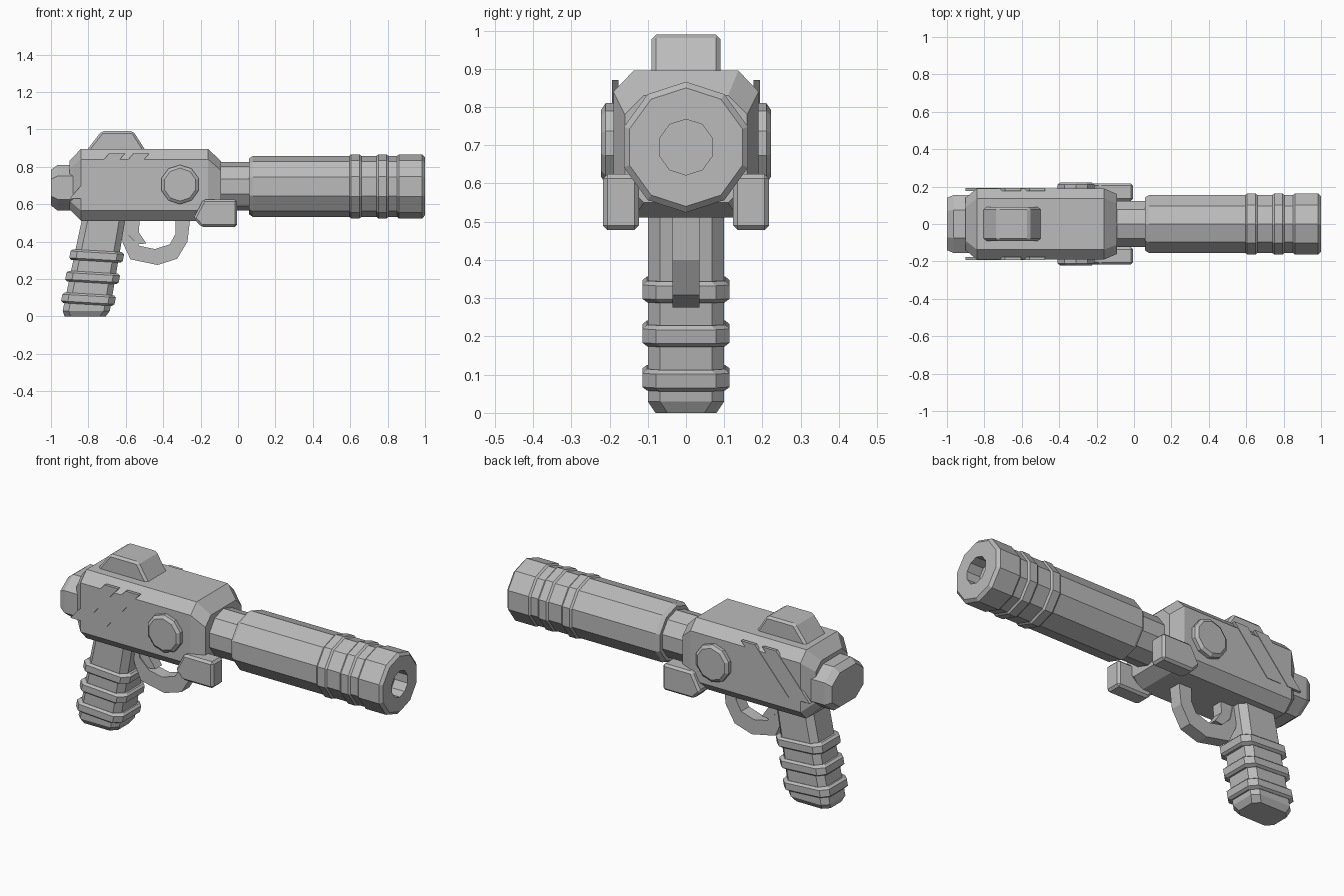
import bpy, bmesh
from math import sin, cos, pi
from mathutils import Vector

cube = bpy.data.objects.get("Cube")
if cube:
    bpy.data.objects.remove(cube, do_unlink=True)

grey = bpy.data.materials.new("plain grey")
grey.use_nodes = True
grey.diffuse_color = (0.5, 0.5, 0.5, 1)
grey.node_tree.nodes["Principled BSDF"].inputs["Base Color"].default_value = (0.5, 0.5, 0.5, 1)


def loft(name, rings, bevel=0):
    """Skin a list of equal-length point loops and close both ends."""
    bm = bmesh.new()
    loops = [[bm.verts.new(p) for p in ring] for ring in rings]
    for a, b in zip(loops, loops[1:]):
        for i in range(len(a)):
            j = (i + 1) % len(a)
            bm.faces.new((a[i], a[j], b[j], b[i]))
    bm.faces.new(loops[0])
    bm.faces.new(loops[-1])
    bmesh.ops.recalc_face_normals(bm, faces=bm.faces)
    mesh = bpy.data.meshes.new(name)
    bm.to_mesh(mesh)
    bm.free()
    mesh.materials.append(grey)
    obj = bpy.data.objects.new(name, mesh)
    bpy.context.collection.objects.link(obj)
    if bevel:
        mod = obj.modifiers.new("edge bevel", 'BEVEL')
        mod.width = bevel
        mod.segments = 1
        mod.limit_method = 'ANGLE'
    return obj


def octagon(a, b, ca, cb):
    """Rectangle of half sizes a, b with corners cut by ca, cb."""
    return [(a, b - cb), (a - ca, b), (ca - a, b), (-a, b - cb),
            (-a, cb - b), (ca - a, -b), (a - ca, -b), (a, cb - b)]


def across(x, z, a, b, ca, cb):
    return [(x, y, z + h) for y, h in octagon(a, b, ca, cb)]


def turned(name, profile, sides, z, start=pi / 2):
    """Faceted round part along x from (x, radius) pairs."""
    angles = [start + 2 * pi * i / sides for i in range(sides)]
    return loft(name, [[(x, r * cos(t), z + r * sin(t)) for t in angles] for x, r in profile])


def plate(name, outline, y0, y1, bevel=0):
    """Side outline in x, z extruded from y0 to y1."""
    return loft(name, [[(x, y, z) for x, z in outline] for y in (y0, y1)], bevel)


# Main housing and rear cap
loft("housing", [across(-0.9, 0.703, 0.14, 0.13, 0.05, 0.045),
                 across(-0.84, 0.703, 0.19, 0.192, 0.053, 0.055),
                 across(-0.16, 0.703, 0.19, 0.192, 0.053, 0.055),
                 across(-0.09, 0.69, 0.16, 0.14, 0.05, 0.05)])
loft("rear_cap", [across(-1, 0.688, 0.14, 0.095, 0.07, 0.05),
                  across(-0.965, 0.688, 0.155, 0.122, 0.08, 0.06),
                  across(-0.88, 0.688, 0.155, 0.122, 0.08, 0.06)])

# Neck, then barrel with raised bands and a recessed muzzle
BARREL_Z = 0.695
turned("barrel_neck", [(-0.12, 0.13), (0.08, 0.13)], 10, BARREL_Z)
turned("barrel", [(0.06, 0.15), (0.08, 0.163),
                  (0.595, 0.163), (0.605, 0.171), (0.65, 0.171), (0.66, 0.163),
                  (0.74, 0.163), (0.75, 0.171), (0.795, 0.171), (0.805, 0.163),
                  (0.85, 0.163), (0.86, 0.171), (0.985, 0.171), (1, 0.155),
                  (1, 0.073), (0.92, 0.073)], 10, BARREL_Z)

# Rear sight block
plate("sight", [(-0.815, 0.88), (-0.73, 0.99), (-0.56, 0.99), (-0.49, 0.88)],
      -0.09, 0.09, 0.012)

# Parts repeated on both sides
for side, word in ((1, "left"), (-1, "right")):
    rings = []
    for y, r in ((0.17, 0.105), (0.21, 0.105), (0.222, 0.088)):
        rings.append([(-0.31 + r * cos(2 * pi * i / 10 + pi / 10), side * y,
                       0.705 + r * sin(2 * pi * i / 10 + pi / 10)) for i in range(10)])
    loft(word + "_dial", rings)
    plate(word + "_lug", [(-0.185, 0.625), (-0.005, 0.625), (-0.005, 0.478),
                          (-0.195, 0.478), (-0.238, 0.525)], side * 0.123, side * 0.217, 0.012)
    for n, x in enumerate((-0.69, -0.56)):
        plate(f"{word}_slanted_fin_{n + 1}", [(x, 0.87), (x + 0.085, 0.87),
              (x - 0.125, 0.63), (x - 0.21, 0.63)], side * 0.176, side * 0.193)


# Slanted grip with three raised bands
def grip_ring(z, a, b, c):
    x = -0.817 + 0.19 * z
    return [(x + h, y, z - 0.06 * h if z > 0.04 else z) for h, y in octagon(a, b, c, c)]


loft("grip", [grip_ring(0, 0.11, 0.08, 0.032), grip_ring(0.03, 0.126, 0.1, 0.032),
              grip_ring(0.56, 0.114, 0.1, 0.032)])
for n, z in enumerate((0.092, 0.208, 0.323)):
    loft(f"grip_band_{n + 1}", [grip_ring(z + dz, 0.143 - inset, 0.114 - inset, 0.036)
         for dz, inset in ((-0.028, 0.012), (-0.018, 0), (0.018, 0), (0.028, 0.012))])

# Trigger guard: a strip between an outer and an inner path
outer = [(-0.64, 0.52), (-0.615, 0.39), (-0.575, 0.305), (-0.43, 0.275),
         (-0.325, 0.308), (-0.27, 0.4), (-0.255, 0.53)]
inner = [(-0.6, 0.52), (-0.582, 0.43), (-0.525, 0.377), (-0.445, 0.36),
         (-0.365, 0.385), (-0.335, 0.44), (-0.335, 0.53)]
loft("trigger_guard", [[(o[0], -0.035, o[1]), (o[0], 0.035, o[1]),
                        (i[0], 0.035, i[1]), (i[0], -0.035, i[1])]
                       for o, i in zip(outer, inner)])

# Curved trigger
front = [(-0.525, 0.53), (-0.53, 0.45), (-0.49, 0.39)]
back = [(-0.61, 0.53), (-0.59, 0.44), (-0.535, 0.385)]
loft("trigger", [[(f[0], -0.03, f[1]), (f[0], 0.03, f[1]),
                  (b[0], 0.03, b[1]), (b[0], -0.03, b[1])]
                 for f, b in zip(front, back)])
